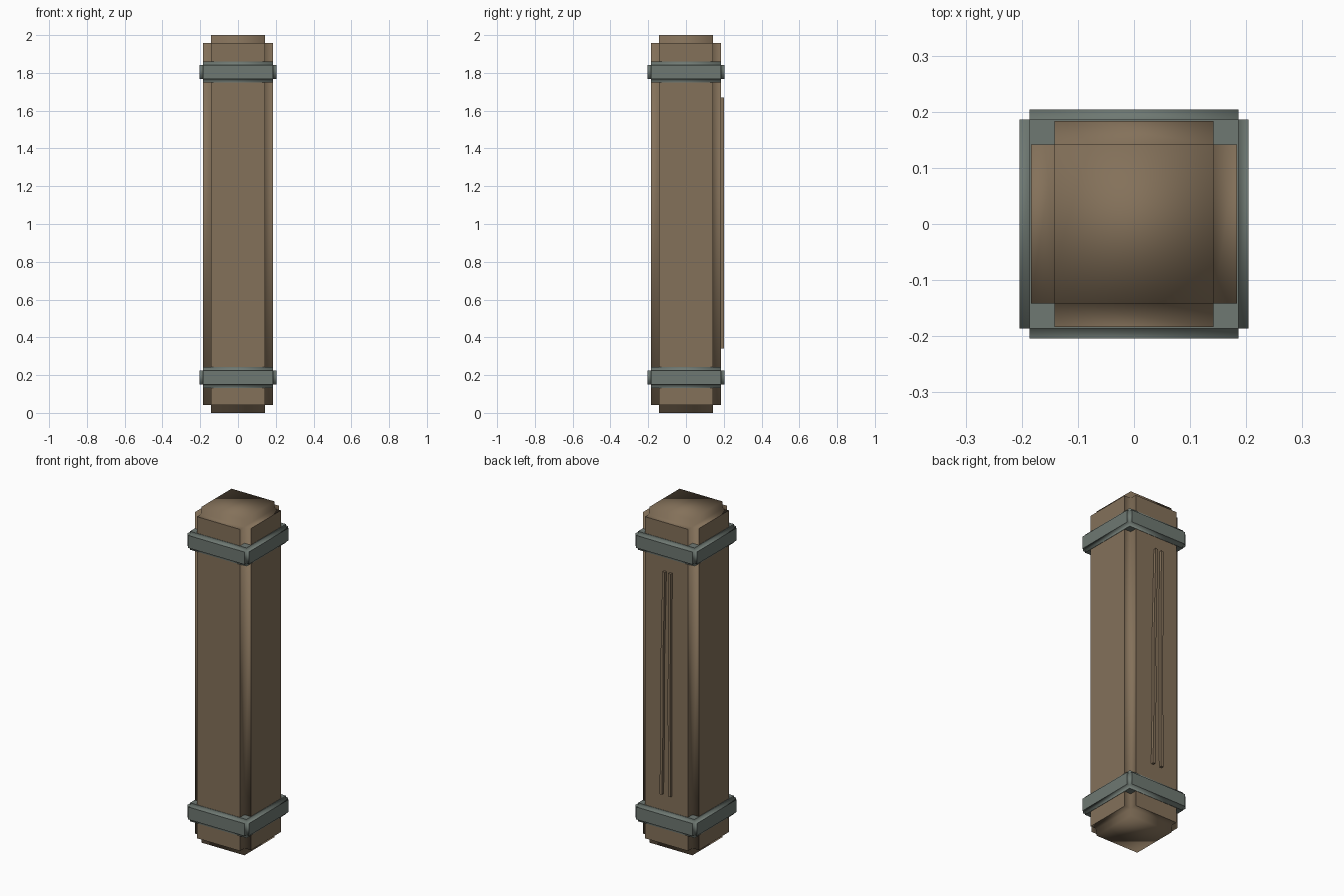
import bpy, bmesh
from mathutils import Vector

cube = bpy.data.objects.get("Cube")
if cube:
    bpy.data.objects.remove(cube, do_unlink=True)


def material(name, rgb):
    mat = bpy.data.materials.new(name)
    mat.use_nodes = True
    color = (*rgb, 1)
    mat.diffuse_color = color
    bsdf = next(n for n in mat.node_tree.nodes if n.type == 'BSDF_PRINCIPLED')
    bsdf.inputs["Base Color"].default_value = color
    return mat


wood = material("brown wood", (0.23, 0.165, 0.102))
steel = material("grey green metal", (0.156, 0.188, 0.168))


def add_object(name, bm, mat):
    mesh = bpy.data.meshes.new(name)
    bm.to_mesh(mesh)
    bm.free()
    mesh.materials.append(mat)
    obj = bpy.data.objects.new(name, mesh)
    bpy.context.collection.objects.link(obj)
    return obj


def stepped_box(name, half, center_z, step, flat_area, mat):
    """Box with a square notch along every edge; only large faces stay flat."""
    bm = bmesh.new()
    bmesh.ops.create_cube(bm, size=2)
    core = Vector(half) - Vector((step, step, step))
    bmesh.ops.scale(bm, vec=core, verts=bm.verts)
    raised = bmesh.ops.extrude_discrete_faces(bm, faces=bm.faces[:])["faces"]
    for face in raised:
        face.normal_update()
        bmesh.ops.translate(bm, vec=face.normal * step, verts=face.verts)
    bmesh.ops.translate(bm, vec=(0, 0, center_z), verts=bm.verts)
    bmesh.ops.recalc_face_normals(bm, faces=bm.faces)
    for face in bm.faces:
        face.smooth = face.calc_area() < flat_area
    return add_object(name, bm, mat)


def strip(name, path, width, y_near, y_far, mat):
    """Thin raised batten following (x, z) points up the back."""
    bm = bmesh.new()
    rings = []
    for x, z in path:
        corners = [(-width, y_near), (width, y_near), (width, y_far), (-width, y_far)]
        rings.append([bm.verts.new((x + dx, y, z)) for dx, y in corners])
    for low, high in zip(rings, rings[1:]):
        for i in range(4):
            j = (i + 1) % 4
            bm.faces.new((low[i], low[j], high[j], high[i]))
    bm.faces.new(rings[0][::-1])
    bm.faces.new(rings[-1])
    bmesh.ops.recalc_face_normals(bm, faces=bm.faces)
    return add_object(name, bm, mat)


# Timber post
stepped_box("post", (0.184, 0.184, 1), 1, 0.042, 0.3, wood)

# Metal bands around both ends
for name, z in (("lower_band", 0.187), ("upper_band", 1.805)):
    stepped_box(name, (0.204, 0.204, 0.055), z, 0.018, 0.02, steel)

# Two slightly crooked raised strips on the back
strip("back_strip_left", [(0.027, 0.34), (0.02, 0.75), (0.021, 1.1), (0.008, 1.67)],
      0.008, 0.176, 0.2, wood)
strip("back_strip_right", [(-0.03, 0.34), (-0.027, 0.9), (-0.031, 1.67)],
      0.008, 0.176, 0.2, wood)
